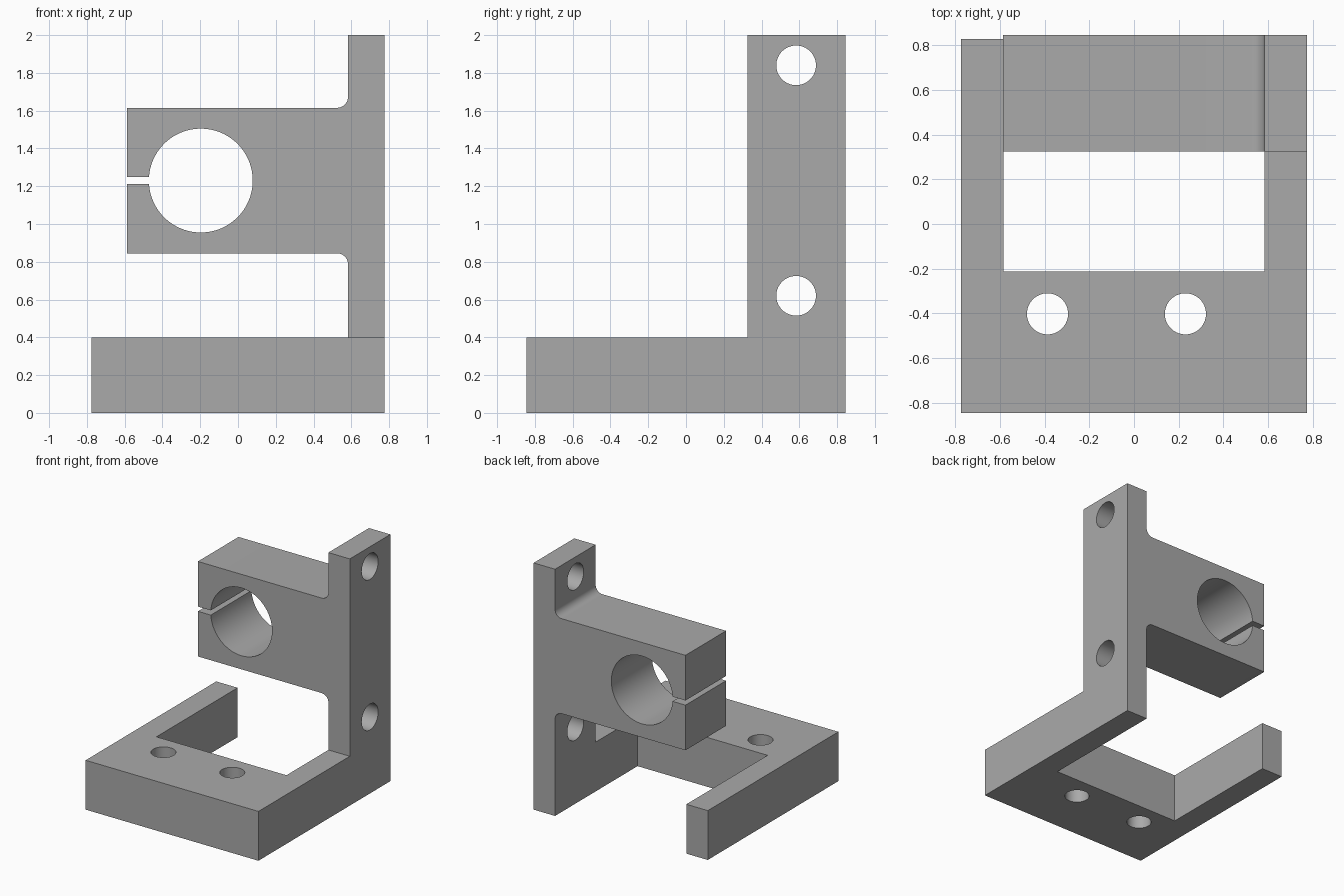
import bpy
import bmesh
from math import pi, cos, sin, asin
from mathutils import Matrix, Vector

cube = bpy.data.objects.get("Cube")
if cube:
    bpy.data.objects.remove(cube, do_unlink=True)

grey = bpy.data.materials.new("plain_grey")
grey.use_nodes = True
colour = (0.4, 0.4, 0.4, 1)
grey.diffuse_color = colour
grey.node_tree.nodes["Principled BSDF"].inputs["Base Color"].default_value = colour


def finish(name, bm):
    bmesh.ops.recalc_face_normals(bm, faces=bm.faces)
    mesh = bpy.data.meshes.new(name)
    bm.to_mesh(mesh)
    bm.free()
    mesh.materials.append(grey)
    obj = bpy.data.objects.new(name, mesh)
    bpy.context.collection.objects.link(obj)
    return obj


def prism(name, points, direction):
    """Extrude a closed outline along a direction."""
    bm = bmesh.new()
    face = bm.faces.new([bm.verts.new(p) for p in points])
    grown = bmesh.ops.extrude_face_region(bm, geom=[face], use_keep_orig=True)
    verts = [v for v in grown["geom"] if isinstance(v, bmesh.types.BMVert)]
    bmesh.ops.translate(bm, verts=verts, vec=direction)
    return finish(name, bm)


def drill(name, centre, radius, axis):
    """Cylindrical cutter along an axis."""
    bm = bmesh.new()
    turn = Vector((0, 0, 1)).rotation_difference(Vector(axis)).to_matrix().to_4x4()
    bmesh.ops.create_cone(bm, cap_ends=True, segments=64, radius1=radius,
                          radius2=radius, depth=1,
                          matrix=Matrix.Translation(centre) @ turn)
    return finish(name, bm)


def combine(target, other, operation):
    mod = target.modifiers.new(other.name, 'BOOLEAN')
    mod.operation = operation
    mod.solver = 'EXACT'
    mod.object = other
    bpy.context.view_layer.objects.active = target
    bpy.ops.object.modifier_apply(modifier=mod.name)
    bpy.data.objects.remove(other, do_unlink=True)


def arc(cx, cz, r, start, end, steps):
    angles = [start + (end - start) * i / steps for i in range(steps + 1)]
    return [(cx + r * cos(a), cz + r * sin(a)) for a in angles]


# Main dimensions
side, inner = 0.775, 0.583
front, back, arm_front = -0.845, 0.845, 0.325
base_top, fillet = 0.4, 0.06
low, high = 0.845, 1.615
bore_x, bore_z, bore_r, slot = -0.197, 1.23, 0.275, 0.019

# U-shaped base plate
base = prism("base_plate", [(x, y, 0) for x, y in (
    (-side, front), (side, front), (side, arm_front), (inner, arm_front),
    (inner, -0.212), (-inner, -0.212), (-inner, 0.828), (-side, 0.828))],
    (0, 0, base_top))

# Upright with filleted clamp arm, split bore included in the outline
gap = asin(slot / bore_r)
outline = [(side, 0), (side, 2), (inner, 2)]
outline += arc(inner - fillet, high + fillet, fillet, 0, -pi / 2, 10)
outline += [(-inner - 0.004, high), (-inner - 0.004, bore_z + slot)]
outline += arc(bore_x, bore_z, bore_r, pi - gap, -pi + gap, 72)
outline += [(-inner - 0.004, bore_z - slot), (-inner - 0.004, low)]
outline += arc(inner - fillet, low - fillet, fillet, pi / 2, 0, 10)
outline += [(inner, 0)]
bracket = prism("clamp_bracket", [(x, arm_front, z) for x, z in outline],
                (0, back - arm_front, 0))

# Join the two, then drill the mounting holes
combine(bracket, base, 'UNION')
for z in (0.62, 1.84):
    combine(bracket, drill("side_hole", (0.9, 0.583, z), 0.105, (1, 0, 0)), 'DIFFERENCE')
for x in (-0.387, 0.23):
    combine(bracket, drill("base_hole", (x, -0.402, 0.2), 0.092, (0, 0, 1)), 'DIFFERENCE')

# Merge coplanar leftovers and keep edges crisp
bm = bmesh.new()
bm.from_mesh(bracket.data)
bmesh.ops.remove_doubles(bm, verts=bm.verts, dist=0.0001)
bmesh.ops.dissolve_limit(bm, angle_limit=0.005, verts=bm.verts, edges=bm.edges)
bm.to_mesh(bracket.data)
bm.free()
bpy.ops.object.select_all(action='DESELECT')
bracket.select_set(True)
bpy.context.view_layer.objects.active = bracket
bpy.ops.object.shade_smooth_by_angle(angle=pi / 6)
